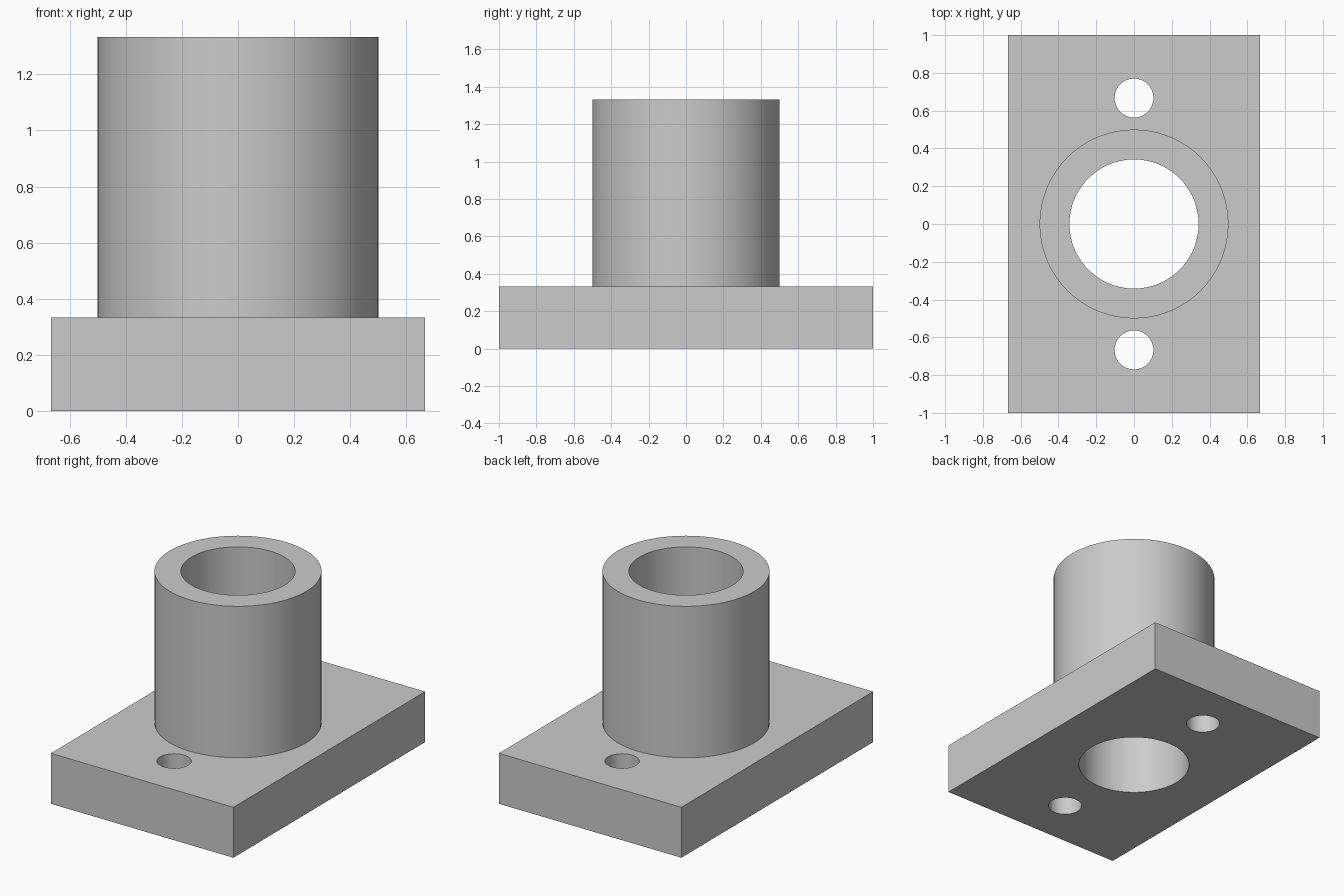
import bpy
import math

cube = bpy.data.objects.get("Cube")
if cube:
    bpy.data.objects.remove(cube, do_unlink=True)

WIDTH, LENGTH, PLATE_H, TOTAL_H = 4 / 3, 2.0, 1 / 3, 4 / 3
SLEEVE_R, BORE_R = 0.5, 0.342
BOLT_R, BOLT_Y = 0.103, 2 / 3

grey = bpy.data.materials.new("light_grey")
grey.use_nodes = True
colour = (0.6, 0.6, 0.6, 1)
grey.diffuse_color = colour
grey.node_tree.nodes["Principled BSDF"].inputs["Base Color"].default_value = colour


def cylinder(name, radius, z0, z1, y=0.0, sides=72):
    bpy.ops.mesh.primitive_cylinder_add(
        vertices=sides, radius=radius, depth=z1 - z0, location=(0, y, (z0 + z1) / 2))
    obj = bpy.context.object
    obj.name = name
    obj.data.materials.append(grey)
    return obj


def combine(body, tool, operation):
    """Apply a boolean to the body and discard the tool."""
    mod = body.modifiers.new(tool.name, "BOOLEAN")
    mod.operation = operation
    mod.solver = "EXACT"
    mod.object = tool
    bpy.ops.object.select_all(action="DESELECT")
    bpy.context.view_layer.objects.active = body
    body.select_set(True)
    bpy.ops.object.modifier_apply(modifier=mod.name)
    bpy.data.objects.remove(tool, do_unlink=True)


# Rectangular mounting plate
bpy.ops.mesh.primitive_cube_add(size=1, location=(0, 0, PLATE_H / 2))
body = bpy.context.object
body.name = "flanged_sleeve"
body.scale = (WIDTH, LENGTH, PLATE_H)
bpy.ops.object.transform_apply(location=True, rotation=False, scale=True)
body.data.materials.append(grey)

# Upright sleeve, rooted inside the plate
combine(body, cylinder("sleeve", SLEEVE_R, PLATE_H / 2, TOTAL_H), "UNION")

# Through bore and the two bolt holes
combine(body, cylinder("bore", BORE_R, -0.1, TOTAL_H + 0.1), "DIFFERENCE")
for side in (-1, 1):
    hole = cylinder("bolt_hole", BOLT_R, -0.1, PLATE_H + 0.1, side * BOLT_Y, 48)
    combine(body, hole, "DIFFERENCE")

# Round walls smooth, rims and plate edges crisp
bpy.ops.object.select_all(action="DESELECT")
body.select_set(True)
bpy.context.view_layer.objects.active = body
bpy.ops.object.shade_smooth_by_angle(angle=math.radians(30))
